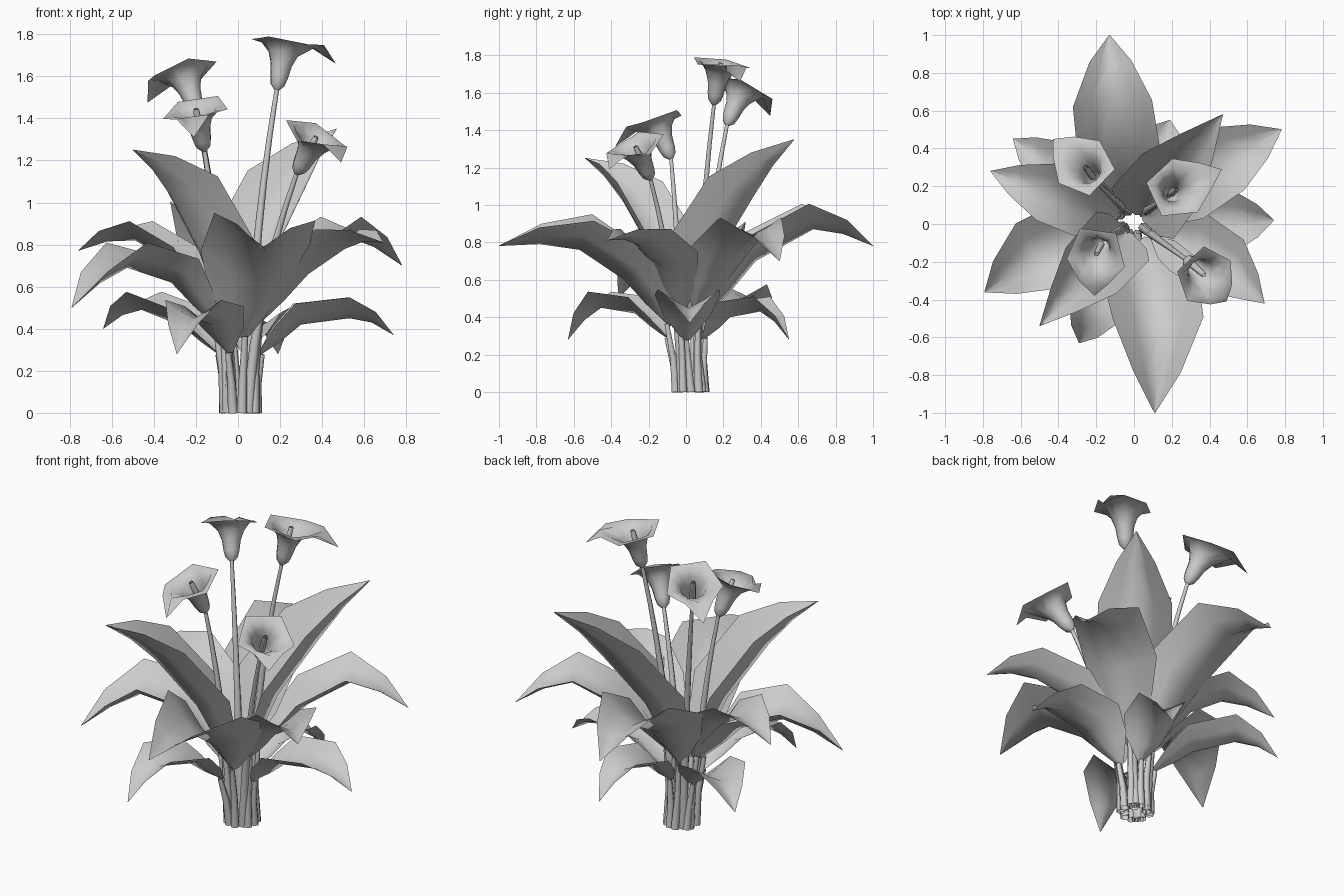
import bpy, bmesh, math
from mathutils import Vector

if "Cube" in bpy.data.objects:
    bpy.data.objects.remove(bpy.data.objects["Cube"])

grey = bpy.data.materials.new("plain_grey")
grey.use_nodes = True
grey.diffuse_color = (0.6, 0.6, 0.6, 1)
grey.node_tree.nodes["Principled BSDF"].inputs["Base Color"].default_value = grey.diffuse_color

UP = Vector((0, 0, 1))


def finish(bm, name):
    mesh = bpy.data.meshes.new(name)
    bm.to_mesh(mesh)
    bm.free()
    mesh.materials.append(grey)
    mesh.shade_smooth()
    obj = bpy.data.objects.new(name, mesh)
    bpy.context.collection.objects.link(obj)


def skin(bm, rows, closed):
    """Join neighbouring rows of points with faces."""
    rows = [[bm.verts.new(p) for p in row] for row in rows]
    n = len(rows[0])
    for a, b in zip(rows, rows[1:]):
        for i in range(n if closed else n - 1):
            j = (i + 1) % n
            bm.faces.new((a[i], a[j], b[j], b[i]))


def tube(name, path, r0, r1, sides=6):
    rows = []
    for k, p in enumerate(path):
        t = (path[min(k + 1, len(path) - 1)] - path[max(k - 1, 0)]).normalized()
        a = t.cross(Vector((0, 1, 0))).normalized()
        b = t.cross(a)
        r = r0 + (r1 - r0) * k / (len(path) - 1)
        rows.append([p + r * (math.cos(i * math.tau / sides) * a + math.sin(i * math.tau / sides) * b)
                     for i in range(sides)])
    bm = bmesh.new()
    skin(bm, rows, True)
    bmesh.ops.recalc_face_normals(bm, faces=bm.faces)
    finish(bm, name)


def leaf(name, tip, profile, width, lift, bend=0.0, roll=0.0):
    """Folded blade on a stalk; profile is (distance out, height) for the midrib."""
    out = Vector((tip[0], tip[1], 0))
    reach = out.length
    out.normalize()
    across = UP.cross(out)
    profile = profile + [(reach, tip[2])]
    mid = [out * r + UP * z + across * bend * math.sin(math.pi * r / reach) for r, z in profile]
    mid.insert(3, (mid[2] + mid[3]) / 2 + UP * 0.02)
    mid.insert(1, (mid[0] + mid[1]) / 2 + out * 0.01)
    shape = [0.12, 0.75, 1.06, 1.0, 0.53, 0.01]
    rows = []
    for k, p in enumerate(mid):
        t = (mid[min(k + 1, 5)] - mid[max(k - 1, 0)]).normalized()
        side = UP.cross(t).normalized()
        normal = t.cross(side)
        w = width * shape[k]
        rows.append([p + side * w * u + normal * w * (lift * abs(u) ** 1.2 + roll * u)
                     for u in (1, 0.5, 0, -0.5, -1)])
    bm = bmesh.new()
    skin(bm, rows, False)
    finish(bm, name)
    # stalk
    foot = out * 0.08 + Vector((0.01, 0.025, 0))
    knee = foot.lerp(mid[0], 0.5) - out * 0.003
    tube(name + "_stalk", [foot, knee, mid[0] + (mid[1] - mid[0]) * 0.12], 0.025, 0.014)


# long arching leaves
leaf("back_leaf", (-0.13, 1.0, 0.78), [(0.09, 0.38), (0.38, 0.70), (0.69, 0.87)], 0.21, 0.68, 0.035)
leaf("front_leaf", (0.11, -1.0, 0.78), [(0.09, 0.35), (0.34, 0.60), (0.58, 0.76)], 0.24, 0.78, 0.07, -0.08)
leaf("back_left_leaf", (0.78, 0.50, 0.70), [(0.09, 0.42), (0.38, 0.70), (0.62, 0.84)], 0.19, 0.5, 0.03)
leaf("front_left_leaf", (0.69, -0.42, 0.81), [(0.09, 0.41), (0.35, 0.66), (0.56, 0.78)], 0.17, 0.6, 0.07)
leaf("right_leaf", (-0.76, 0.28, 0.77), [(0.09, 0.42), (0.33, 0.71), (0.52, 0.82)], 0.16, 0.6)
leaf("front_right_leaf", (-0.79, -0.36, 0.50), [(0.09, 0.40), (0.32, 0.62), (0.55, 0.69)], 0.2, 0.6, -0.07)

# tall upright leaves
leaf("tall_back_leaf", (0.47, 0.58, 1.35), [(0.06, 0.42), (0.23, 0.74), (0.46, 1.04)], 0.2, 0.9)
leaf("tall_front_leaf", (-0.5, -0.54, 1.25), [(0.06, 0.42), (0.23, 0.72), (0.46, 1.02)], 0.18, 0.9)

# low drooping leaves
leaf("low_left_leaf", (0.74, 0.02, 0.37), [(0.1, 0.27), (0.3, 0.42), (0.53, 0.45)], 0.165, 0.6)
leaf("low_right_leaf", (-0.64, 0.45, 0.40), [(0.1, 0.27), (0.32, 0.41), (0.56, 0.49)], 0.145, 0.6)
leaf("low_back_leaf", (0.19, 0.55, 0.28), [(0.1, 0.28), (0.25, 0.40), (0.42, 0.43)], 0.135, 0.6)
leaf("low_front_leaf", (-0.29, -0.63, 0.28), [(0.1, 0.28), (0.3, 0.42), (0.5, 0.45)], 0.145, 0.6)


def flower(name, foot, neck, mouth, tip):
    """Flared trumpet with a drooping pointed lip, a spadix and a long stem."""
    foot, neck, mouth, tip = (Vector(v) for v in (foot, neck, mouth, tip))
    axis = (mouth - neck).normalized()
    length = (mouth - neck).length
    fwd = tip - mouth
    fwd = (fwd - axis * fwd.dot(axis)).normalized()
    side = axis.cross(fwd)

    def around(i, r, h):
        a = i * math.tau / 10
        return neck + axis * length * h + r * (math.cos(a) * fwd + math.sin(a) * side)

    rows = [[around(i, r, h) for i in range(10)]
            for r, h in ((0.013, -0.02), (0.034, 0.1), (0.043, 0.28), (0.052, 0.6), (0.073, 0.88))]
    # five cornered lip, pulled out and down at the tip
    corners = [tip] + [around(i, 0.165, 1.12) for i in (2, 4, 6, 8)]
    lip = []
    for k, corner in enumerate(corners):
        follow = corners[(k + 1) % 5]
        arch = 0.045 if k in (0, 4) else 0.0
        lip += [corner, (corner + follow) / 2 + axis * arch]
    inner = [p.lerp(q, 0.5) + axis * 0.02 for p, q in zip(rows[-1], lip)]
    inner[0] += axis * 0.055
    rows += [inner, lip]
    bm = bmesh.new()
    skin(bm, rows, True)
    finish(bm, name)
    tube(name + "_spadix", [neck + axis * length * h for h in (0.4, 0.8, 1.1, 1.15)], 0.02, 0.012)
    # stem rises straight, then leans into the flower
    pull = foot + (neck - foot) * 0.5 - Vector((neck.x, neck.y, 0)) * 0.32
    path = []
    for k in range(8):
        t = k / 7
        path.append(foot * (1 - t) ** 2 + pull * 2 * t * (1 - t) + neck * t * t)
    tube(name + "_stem", path, 0.028, 0.011)


flower("tall_flower", (0.05, 0.06, 0), (0.185, 0.15, 1.54), (0.22, 0.18, 1.73), (0.465, 0.29, 1.66))
flower("back_flower", (-0.03, 0.07, 0), (-0.195, 0.22, 1.43), (-0.25, 0.29, 1.595), (-0.43, 0.45, 1.475))
flower("front_right_flower", (-0.05, -0.02, 0), (-0.16, -0.08, 1.25), (-0.195, -0.15, 1.42), (-0.21, -0.38, 1.31))
flower("front_left_flower", (0.05, -0.02, 0), (0.28, -0.19, 1.14), (0.36, -0.26, 1.29), (0.49, -0.41, 1.19))
